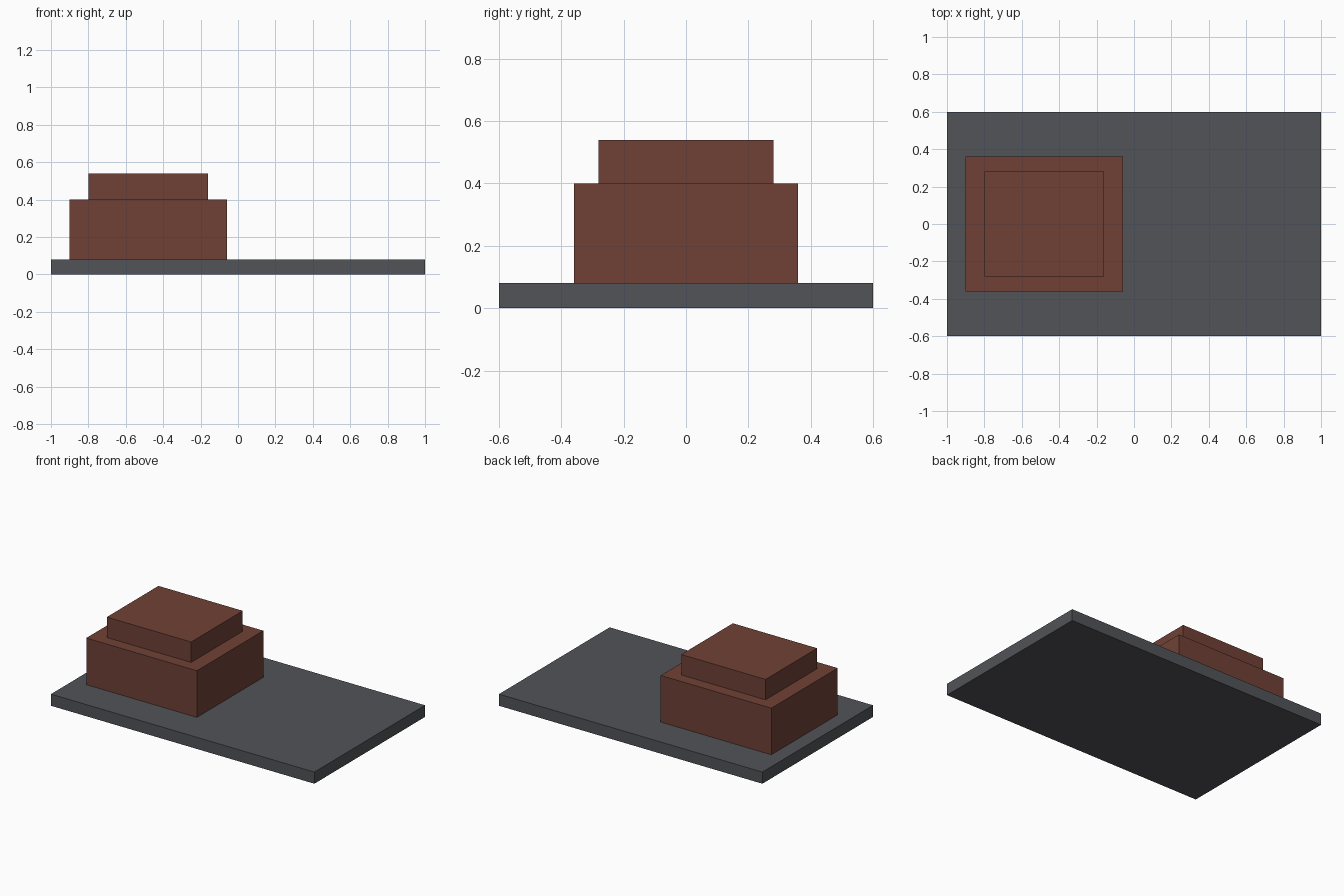
import bpy

if "Cube" in bpy.data.objects:
    bpy.data.objects.remove(bpy.data.objects["Cube"], do_unlink=True)


def material(name, rgb):
    mat = bpy.data.materials.new(name)
    mat.use_nodes = True
    colour = (*rgb, 1.0)
    mat.diffuse_color = colour
    mat.node_tree.nodes["Principled BSDF"].inputs["Base Color"].default_value = colour
    return mat


def box(name, centre, size, bottom, mat):
    """Flat-sided block resting on the height given by bottom."""
    bpy.ops.mesh.primitive_cube_add(size=1, location=(*centre, bottom + size[2] / 2))
    obj = bpy.context.object
    obj.name = name
    obj.scale = size
    bpy.ops.object.transform_apply(location=False, rotation=False, scale=True)
    obj.data.materials.append(mat)
    return obj


slate = material("slate_grey", (0.085, 0.087, 0.098))
brick = material("brick_brown", (0.16, 0.053, 0.037))

# Ground slab
box("base_slab", (0, 0), (2.0, 1.2, 0.08), 0, slate)

# Stepped building, set towards the right end of the slab
building_centre = (-0.48, 0)
box("lower_block", building_centre, (0.84, 0.72, 0.32), 0.08, brick)
box("upper_block", building_centre, (0.64, 0.56, 0.14), 0.40, brick)
